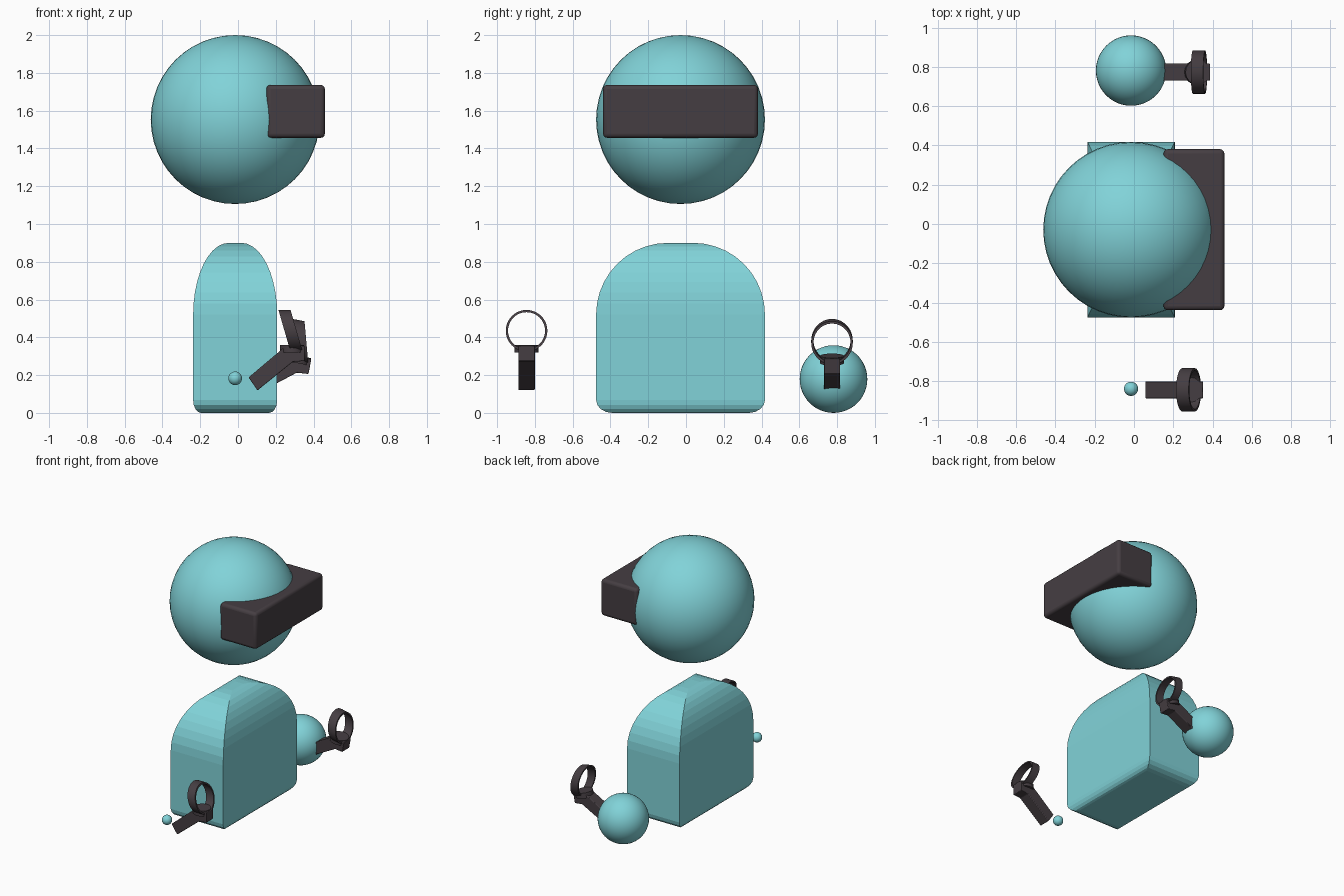
import bpy, bmesh
from math import sin, cos, pi, radians
from mathutils import Matrix

if "Cube" in bpy.data.objects:
    bpy.data.objects.remove(bpy.data.objects["Cube"])


def material(name, rgb):
    m = bpy.data.materials.new(name)
    m.diffuse_color = (*rgb, 1)
    m.use_nodes = True
    m.node_tree.nodes["Principled BSDF"].inputs["Base Color"].default_value = m.diffuse_color
    return m


TEAL = material("teal", (0.22, 0.65, 0.69))
DARK = material("dark_plastic", (0.06, 0.048, 0.055))
CX, CY = -0.015, -0.029


def finish(bm, name, mat, bevel=0, smooth=None):
    bmesh.ops.recalc_face_normals(bm, faces=bm.faces[:])
    me = bpy.data.meshes.new(name)
    bm.to_mesh(me)
    bm.free()
    ob = bpy.data.objects.new(name, me)
    bpy.context.collection.objects.link(ob)
    me.materials.append(mat)
    if bevel:
        b = ob.modifiers.new("bevel", 'BEVEL')
        b.width, b.segments = bevel, 3
        b.limit_method = 'ANGLE'
    if smooth:
        bpy.ops.object.select_all(action='DESELECT')
        ob.select_set(True)
        bpy.context.view_layer.objects.active = ob
        bpy.ops.object.shade_smooth_by_angle(angle=radians(smooth))
    return ob


def ball(name, loc, r):
    bm = bmesh.new()
    bmesh.ops.create_uvsphere(bm, u_segments=48, v_segments=24, radius=r,
                              matrix=Matrix.Translation(loc))
    return finish(bm, name, TEAL, smooth=40)


# Head and hands
ball("head", (CX, CY, 1.553), 0.447)
ball("far_hand", (CX, 0.781, 0.179), 0.179)
ball("near_hand", (CX, -0.839, 0.183), 0.036)

# Torso: stacked rectangles with a rounded foot and an elliptical shoulder
levels = []
for i in range(5):
    a = i / 4 * pi / 2
    levels.append((0.81 + 0.19 * sin(a), 0.068 * (1 - cos(a))))
for i in range(11):
    a = i / 10 * pi / 2
    levels.append((0.15 + 0.85 * cos(a), 0.52 + 0.38 * sin(a)))
bm = bmesh.new()
rows = [[bm.verts.new((CX + sx * s * 0.2225, CY + sy * s * 0.447, z))
         for sx, sy in ((-1, -1), (1, -1), (1, 1), (-1, 1))] for s, z in levels]
for lo, hi in zip(rows, rows[1:]):
    for k in range(4):
        n = (k + 1) % 4
        bm.faces.new((lo[k], lo[n], hi[n], hi[k]))
bm.faces.new(rows[0])
bm.faces.new(rows[-1])
finish(bm, "torso", TEAL)

# Headset: rounded box set into the head
bm = bmesh.new()
bmesh.ops.create_cube(bm, size=1, matrix=Matrix.Translation((0.305, CY, 1.596))
                      @ Matrix.Diagonal((0.31, 0.82, 0.28, 1)))
finish(bm, "headset", DARK, bevel=0.022, smooth=40)


# Controller, modelled relative to the lower corner of its end cap
def controller(prefix, loc, tilt):
    parts = []
    # bent handle
    outline = [(-0.296, -0.087), (-0.249, -0.156), (-0.062, -0.005),
               (0, 0), (0, 0.08), (-0.098, 0.08)]
    bm = bmesh.new()
    sides = [[bm.verts.new((x, y, z)) for x, z in outline] for y in (-0.0435, 0.0435)]
    for k in range(len(outline)):
        n = (k + 1) % len(outline)
        bm.faces.new((sides[0][k], sides[0][n], sides[1][n], sides[1][k]))
    bm.faces.new(sides[0])
    bm.faces.new(sides[1])
    parts.append(finish(bm, prefix + "_controller_handle", DARK, bevel=0.005))
    # button disc
    bm = bmesh.new()
    bmesh.ops.create_cone(bm, cap_ends=True, segments=16, radius1=0.0635,
                          radius2=0.0635, depth=0.04,
                          matrix=Matrix.Translation((-0.066, 0, 0.065)))
    parts.append(finish(bm, prefix + "_controller_disc", DARK, smooth=30))
    # slanted tracking ring
    bm = bmesh.new()
    loops = []
    for i in range(48):
        a = i * 2 * pi / 48
        loop = []
        for r, dx in ((0.11, -0.032), (0.11, 0.032), (0.098, 0.032), (0.098, -0.032)):
            z = r * sin(a)
            loop.append(bm.verts.new((-0.074 + dx - 0.29 * z, r * cos(a), 0.16 + z)))
        loops.append(loop)
    for i in range(48):
        p, q = loops[i], loops[(i + 1) % 48]
        for k in range(4):
            n = (k + 1) % 4
            bm.faces.new((p[k], p[n], q[n], q[k]))
    parts.append(finish(bm, prefix + "_controller_ring", DARK, smooth=30))
    for ob in parts:
        ob.location = loc
        ob.rotation_euler = (0, radians(tilt), 0)


controller("near", (0.352, -0.844, 0.275), 0)
controller("far", (0.373, 0.773, 0.206), 11)
